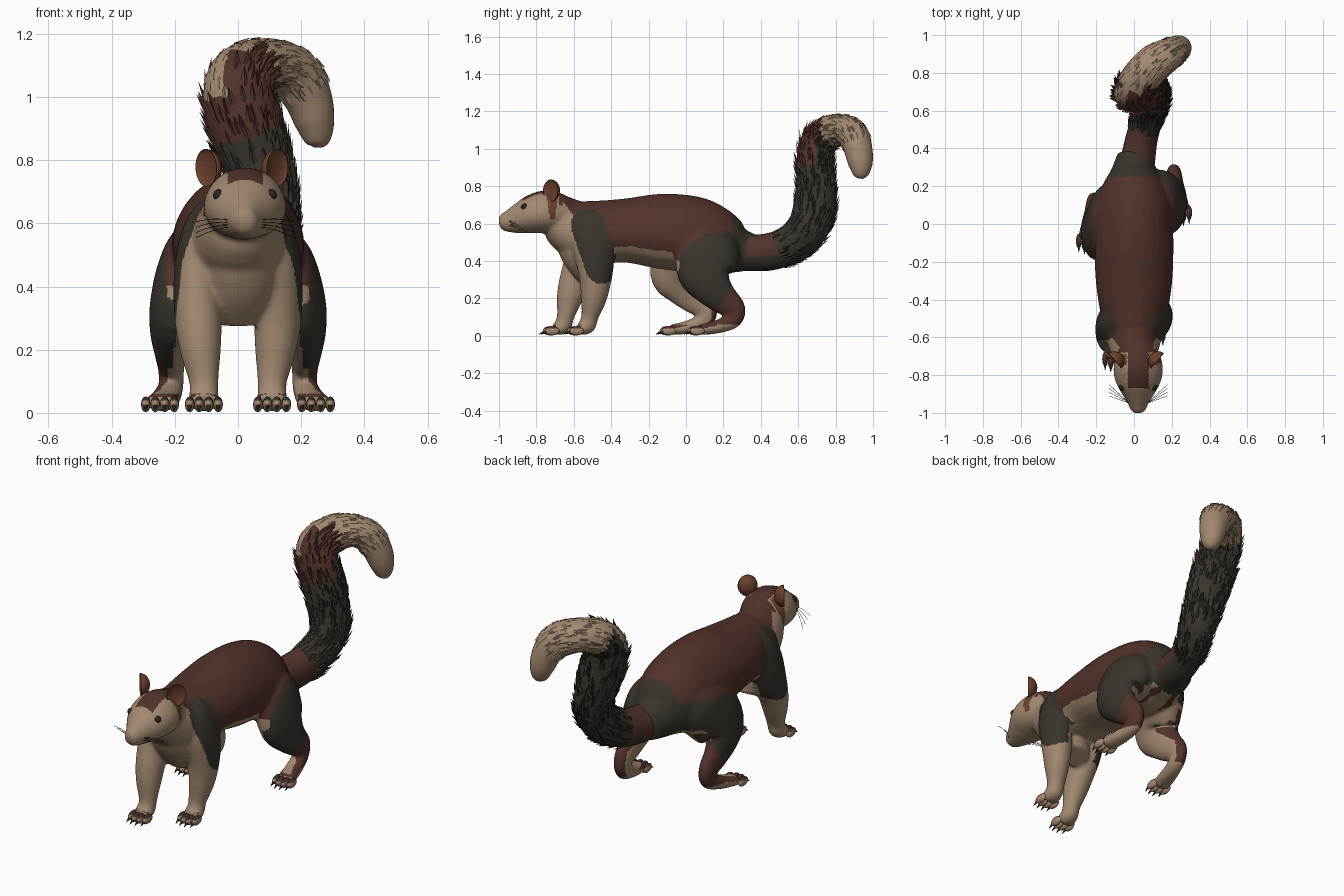
import bpy, bmesh, math, random
from mathutils import Vector, Matrix

random.seed(4)
if "Cube" in bpy.data.objects:
    bpy.data.objects.remove(bpy.data.objects["Cube"], do_unlink=True)


def material(name, rgb):
    m = bpy.data.materials.new(name)
    m.use_nodes = True
    m.diffuse_color = (*rgb, 1)
    bsdf = m.node_tree.nodes["Principled BSDF"]
    bsdf.inputs["Base Color"].default_value = (*rgb, 1)
    bsdf.inputs["Roughness"].default_value = 0.9
    return m


MATS = [material("tan_fur", (0.36, 0.25, 0.165)),
        material("maroon_fur", (0.085, 0.032, 0.025)),
        material("charcoal_fur", (0.041, 0.034, 0.026)),
        material("rust_fur", (0.15, 0.052, 0.028)),
        material("eye_black", (0.022, 0.019, 0.018))]
TAN, MAROON, CHARCOAL, RUST, BLACK = range(5)
HEAD_X = 0.022


def finish(name, bm, smooth=True):
    me = bpy.data.meshes.new(name)
    bm.to_mesh(me)
    bm.free()
    for m in MATS:
        me.materials.append(m)
    if smooth:
        me.shade_smooth()
    ob = bpy.data.objects.new(name, me)
    bpy.context.collection.objects.link(ob)
    return ob


def spline(pts, steps):
    """Smooth interpolation through tuples of x, y, z, side radius, other radius."""
    out = []
    for i in range(len(pts) - 1):
        a, b, c, d = (pts[max(i - 1, 0)], pts[i], pts[i + 1], pts[min(i + 2, len(pts) - 1)])
        for s in range(steps):
            t = s / steps
            out.append([0.5 * (2 * q + (r - p) * t + (2 * p - 5 * q + 4 * r - w) * t * t
                               + (3 * q - p - 3 * r + w) * t ** 3)
                        for p, q, r, w in zip(a, b, c, d)])
    return out + [list(pts[-1])]


def frames(pts, steps):
    """Centre, scaled side axis, scaled other axis and tangent along a path."""
    path = spline(pts, steps)
    cs = [Vector(p[:3]) for p in path]
    res = []
    for i, p in enumerate(path):
        t = (cs[min(i + 1, len(cs) - 1)] - cs[max(i - 1, 0)]).normalized()
        side = (Vector((1, 0, 0)) - t * t.x).normalized()
        res.append((cs[i], side * p[3], t.cross(side) * p[4], t))
    return res


def tube(bm, pts, steps=4, seg=24, egg=0):
    """Loft along a path; egg widens the lower half and narrows the upper one."""
    rings = []
    for c, s, o, t in frames(pts, steps):
        rings.append([bm.verts.new(c + s * math.cos(a) * (1 + egg * math.sin(a)) + o * math.sin(a))
                      for a in (math.tau * k / seg for k in range(seg))])
    skin = []
    for i in range(len(rings) - 1):
        for k in range(seg):
            j = (k + 1) % seg
            skin.append((bm.faces.new((rings[i][k], rings[i][j], rings[i + 1][j], rings[i + 1][k])),
                         i / steps))
    bm.faces.new(rings[0])
    bm.faces.new(rings[-1])
    return skin


def shear(z, hind):
    """Stride offset of the limbs on the -x side."""
    top, span, amount = (0.56, 0.2, 0.15) if hind else (0.56, 0.32, 0.13)
    return amount * min(1, max(0, (top - z) / span))


def near(y, z, a, b, r):
    p, a, b = Vector((y, z)), Vector(a), Vector(b)
    t = max(0, min(1, (p - a).dot(b - a) / (b - a).length_squared))
    return (p - a - (b - a) * t).length < r


# Torso, head and chest
TORSO = [(0, -.78, .66, .08, .08), (0, -.70, .645, .11, .118), (0, -.60, .578, .145, .155),
         (0, -.48, .555, .175, .168), (0, -.32, .563, .20, .172), (0, -.15, .56, .208, .20),
         (0, .02, .545, .205, .205), (0, .13, .51, .195, .195), (0, .22, .48, .16, .165),
         (0, .29, .457, .12, .12), (0, .38, .447, .085, .09)]
HEAD = [(HEAD_X, y, z, rx, rz) for y, z, rx, rz in
        [(-1.0, .605, .02, .02), (-.988, .607, .038, .042), (-.94, .614, .06, .064),
         (-.88, .63, .098, .086), (-.82, .65, .125, .105), (-.75, .663, .13, .115),
         (-.68, .655, .112, .105), (-.62, .63, .08, .08)]]
CHEST = [(0, -.66, .58, .08, .07), (0, -.59, .48, .12, .10), (0, -.535, .39, .12, .10),
         (0, -.49, .30, .085, .07)]
# Limbs
ARM = [(.09, -.51, .66, .03, .04), (.112, -.51, .59, .058, .09), (.125, -.50, .49, .073, .108),
       (.131, -.485, .38, .074, .10), (.125, -.485, .28, .074, .083), (.118, -.495, .19, .064, .068),
       (.108, -.515, .10, .047, .046), (.108, -.53, .055, .047, .047), (.108, -.575, .03, .054, .029)]
LEG = [(.08, .18, .56, .06, .08), (.125, .15, .49, .10, .15), (.165, .115, .41, .10, .17),
       (.197, .105, .33, .085, .15), (.212, .14, .26, .068, .11), (.214, .195, .20, .052, .085),
       (.212, .255, .145, .042, .065), (.212, .25, .085, .04, .048), (.228, .165, .048, .047, .036),
       (.247, .07, .032, .053, .029)]


def limb(pts, side, hind):
    return [(side * x, y - (shear(z, hind) if side < 0 else 0), z, a, b) for x, y, z, a, b in pts]


body_bm = bmesh.new()
tube(body_bm, TORSO, egg=.14)
tube(body_bm, HEAD, egg=.08)
tube(body_bm, CHEST)
for side in (1, -1):
    tube(body_bm, limb(ARM, side, False))
    tube(body_bm, limb(LEG, side, True))
bmesh.ops.recalc_face_normals(body_bm, faces=body_bm.faces)
body = finish("body", body_bm)
bpy.context.view_layer.objects.active = body
remesh = body.modifiers.new("blend", 'REMESH')
remesh.mode = 'VOXEL'
remesh.voxel_size = 0.0095
soft = body.modifiers.new("soften", 'SMOOTH')
soft.factor, soft.iterations = 0.5, 11
for name in ("blend", "soften"):
    bpy.ops.object.modifier_apply(modifier=name)


# Coat pattern of the body
def coat(c, n):
    x, y, z = c
    s = 1 if x > 0 else -1
    out = n.x * s
    if y < -.66:
        hx = abs(x - HEAD_X)
        if z > .70 and ((hx < .055 and y > -.87) or y > -.68):
            return MAROON
        if z > .09:
            return RUST if abs(y + .715) < .012 + (z - .62) * .14 and z > .62 and hx > .06 else TAN
    yf = y + (shear(z, False) if s < 0 else 0)
    yh = y + (shear(z, True) if s < 0 else 0)
    if abs(x) > .1 and out > -.1 and near(yf, z, (-.525, .59), (-.45, .37), .09):
        return CHARCOAL
    if yh > -.13 and out > -.15:
        if abs(x) > .1 and near(yh, z, (.13, .39), (.085, .275), .145):
            return CHARCOAL
        if z > .34 and (abs(x) > .225 or (y > .1 and .38 < z < .55)):
            return CHARCOAL
    if y > .25 and z > .34 and (n.z > -.6 or y > .28):
        return CHARCOAL
    if yh > -.1 and z < .36:
        if z < .06:
            return MAROON if n.z > .3 else TAN
        back = n.y > .35 and abs(x) > .14 and z < .3
        return MAROON if yh > .1 and (out > .25 or back) else TAN
    if z < .06 and n.z > .5:
        return MAROON
    if z > max(.40, .72 - (y + .66) * 1.3) and n.z > -.5 and out > -.3:
        return MAROON
    return TAN


for poly in body.data.polygons:
    poly.material_index = coat(poly.center, poly.normal)
body.data.shade_smooth()

# Tail
TAIL = [(0, .24, .45, .10, .10), (.02, .34, .443, .092, .097), (.04, .45, .45, .085, .10),
        (.07, .56, .488, .084, .10), (.10, .65, .57, .09, .108), (.09, .69, .68, .10, .11),
        (.06, .695, .80, .11, .105), (.02, .69, .92, .118, .10), (0, .705, 1.03, .108, .094),
        (.03, .765, 1.085, .10, .09), (.10, .845, 1.10, .098, .082), (.175, .895, 1.07, .09, .08),
        (.22, .92, 1.0, .077, .076), (.243, .933, .92, .063, .065), (.253, .935, .86, .04, .04),
        (.254, .935, .84, .012, .012)]


def tail_coat(k, n):
    if 6.6 < k < 9.1 and n.x > .25 and n.y < 0:
        return MAROON
    if k > 8.5 or (k > 7.5 and n.x < -.4 and n.y < -.1):
        return TAN
    if .95 < k < 2.35 and n.z > -.3:
        return MAROON
    return MAROON if k > 6.65 and n.y < -.1 else CHARCOAL


tail_bm = bmesh.new()
skin = tube(tail_bm, TAIL, 6, 28)
bmesh.ops.recalc_face_normals(tail_bm, faces=tail_bm.faces)
for face, k in skin:
    face.material_index = tail_coat(k, face.normal)
finish("tail", tail_bm)

# Fur tufts lying back along the tail
fur_bm = bmesh.new()
path = frames(TAIL, 6)
for _ in range(850):
    i = random.randint(15, 69)
    a = random.uniform(0, math.tau)
    c, s, o, t = path[i]
    d = (s * math.cos(a) + o * math.sin(a))
    p, d = c + d * 0.97, d.normalized()
    across = t.cross(d) * random.uniform(.010, .016)
    mat = tail_coat(i / 6, d)
    length, lift = (.034, .005) if mat == TAN else (.05, .019)
    size = random.uniform(.7, 1.15)
    tip = p + t * length * size + d * lift * size
    v = [fur_bm.verts.new(q) for q in (p + across, p - across, p + d * .007 - t * .01, tip)]
    for tri in ((0, 1, 3), (1, 2, 3), (2, 0, 3), (0, 2, 1)):
        fur_bm.faces.new([v[q] for q in tri]).material_index = mat
bmesh.ops.recalc_face_normals(fur_bm, faces=fur_bm.faces)
finish("tail_fur", fur_bm, False)


def ball(bm, centre, size, mat, seg=16):
    m = Matrix.Translation(centre) @ Matrix.Diagonal((*size, 1))
    vs = bmesh.ops.create_uvsphere(bm, u_segments=seg, v_segments=seg // 2, radius=1, matrix=m)["verts"]
    for f in {f for v in vs for f in v.link_faces}:
        f.material_index = mat


# Toes and claws
def paw(name, x, y):
    bm = bmesh.new()
    for i in range(4):
        u = (i - 1.5) / 1.5
        front = y - .018 + .018 * abs(u)
        tx = x + u * .045
        ball(bm, (tx, front, .027), (.0155, .04, .025), TAN, 12)
        claw = bmesh.ops.create_cone(
            bm, segments=6, radius1=.009, radius2=.001, depth=.036, cap_ends=True,
            matrix=Matrix.Translation((tx, front - .043, .016)) @ Matrix.Rotation(math.radians(115), 4, 'X'))
        for f in {f for v in claw["verts"] for f in v.link_faces}:
            f.material_index = CHARCOAL
    bm.normal_update()
    for f in bm.faces:
        if f.material_index == TAN and f.normal.z > .5:
            f.material_index = MAROON if f.normal.y > -.1 else CHARCOAL
    finish(name, bm)


for side, word in ((1, "left"), (-1, "right")):
    paw("front_paw_" + word, side * .108, -.585 - (.13 if side < 0 else 0))
    paw("hind_paw_" + word, side * .247, .06 - (.15 if side < 0 else 0))

    # Cupped ears
    ear_bm = bmesh.new()
    ball(ear_bm, (0, 0, 0), (.052, .05, .06), RUST, 24)
    for v in ear_bm.verts:
        if v.co.y < -1e-5:
            v.co.y *= -.3
    ear = finish("ear_" + word, ear_bm)
    ear.location = (HEAD_X - .01 + side * .113, -.725, .776)
    ear.rotation_euler = (0, side * .2, side * math.radians(50))

    # Eyes
    eye_bm = bmesh.new()
    ball(eye_bm, (HEAD_X + side * .084, -.864, .69), (.017, .018, .018), BLACK)
    finish("eye_" + word, eye_bm)

    # Whiskers
    cu = bpy.data.curves.new("whiskers_" + word, 'CURVE')
    cu.dimensions, cu.bevel_depth, cu.bevel_resolution = '3D', .0011, 0
    cu.materials.append(MATS[BLACK])
    for i in range(4):
        sp = cu.splines.new('POLY')
        sp.points.add(4)
        for j, pt in enumerate(sp.points):
            t = j / 4
            pt.co = (HEAD_X + side * (.045 + .11 * t), -.95 + .02 * i * t + .04 * t,
                     .61 - .007 * i + (.02 - .01 * i) * t - .025 * t * t, 1)
    bpy.context.collection.objects.link(bpy.data.objects.new("whiskers_" + word, cu))

# Nose
nose_bm = bmesh.new()
ball(nose_bm, (HEAD_X, -.982, .618), (.022, .017, .016), TAN)
finish("nose", nose_bm)
